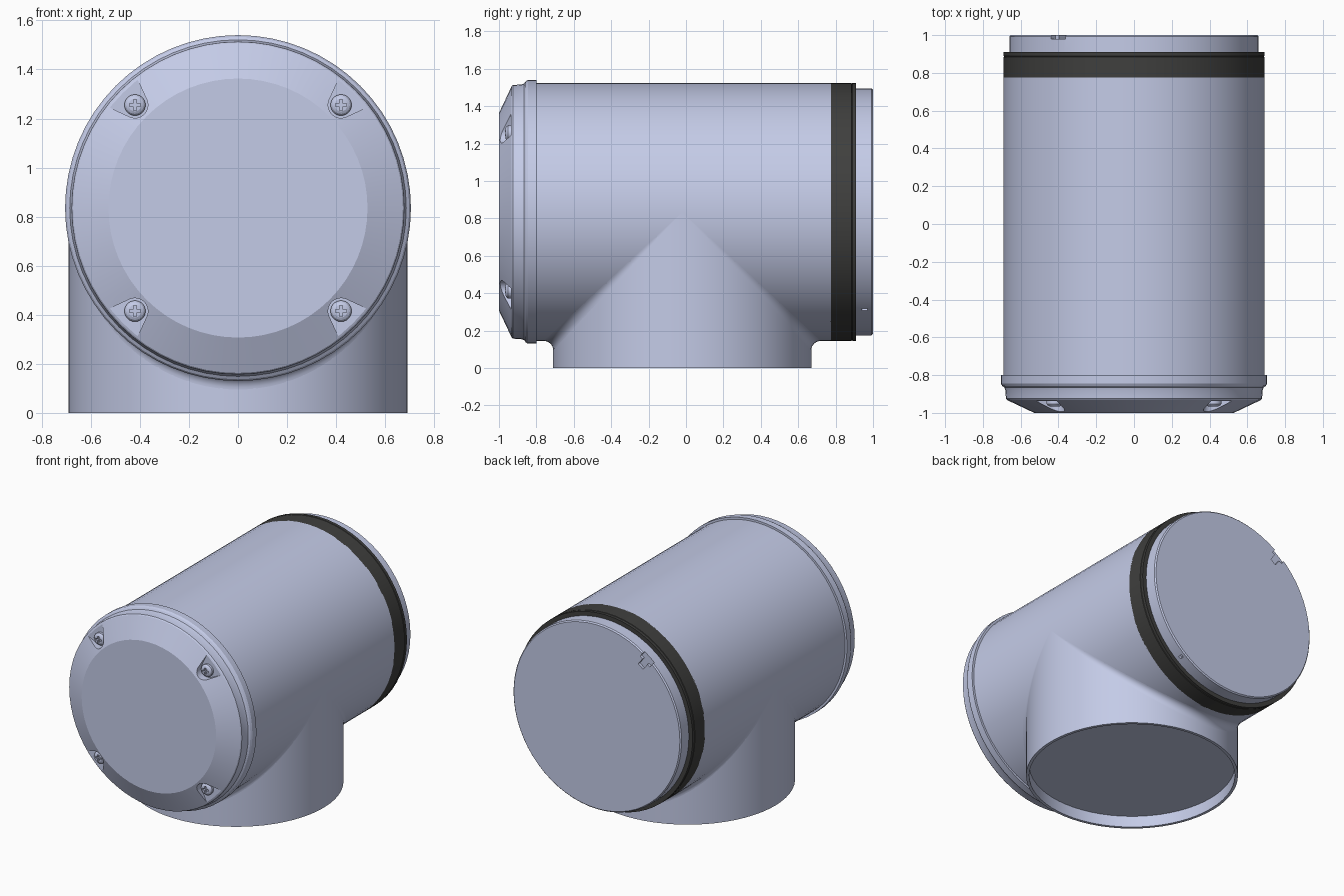
import bpy, bmesh, math
from math import sin, cos, pi, radians
from mathutils import Matrix, Vector

if "Cube" in bpy.data.objects:
    bpy.data.objects.remove(bpy.data.objects["Cube"])

AXIS_Z = 0.835      # height of the main tube's axis
R = 0.69            # radius of main tube and branch
BRANCH_Y = -0.02    # branch centre along the main tube
SEGMENTS = 64
TO_Y = Matrix.Translation((0, 0, AXIS_Z)) @ Matrix.Rotation(-pi / 2, 4, "X")


def material(name, rgb):
    m = bpy.data.materials.new(name)
    m.use_nodes = True
    m.diffuse_color = (*rgb, 1)
    m.node_tree.nodes["Principled BSDF"].inputs["Base Color"].default_value = (*rgb, 1)
    return m


GREY = material("blue_grey_plastic", (0.59, 0.638, 0.855))
BLACK = material("black_rubber", (0.05, 0.05, 0.048))


def finish(bm, name, mat):
    mesh = bpy.data.meshes.new(name)
    bm.to_mesh(mesh)
    bm.free()
    ob = bpy.data.objects.new(name, mesh)
    bpy.context.collection.objects.link(ob)
    mesh.materials.append(mat)
    return ob


def activate(ob):
    bpy.ops.object.select_all(action="DESELECT")
    ob.select_set(True)
    bpy.context.view_layer.objects.active = ob


def smooth(ob):
    activate(ob)
    bpy.ops.object.shade_smooth_by_angle(angle=radians(20))


def lathe(name, profile, matrix, mat=GREY, segments=SEGMENTS):
    """Revolve (radius, height) points about z, then place with the matrix."""
    bm = bmesh.new()
    verts = [bm.verts.new((r, 0, h)) for r, h in profile]
    edges = [bm.edges.new(pair) for pair in zip(verts, verts[1:])]
    bmesh.ops.spin(bm, geom=verts + edges, cent=(0, 0, 0), axis=(0, 0, 1),
                   angle=2 * pi, steps=segments, use_duplicate=False)
    bmesh.ops.remove_doubles(bm, verts=bm.verts, dist=1e-5)
    bmesh.ops.recalc_face_normals(bm, faces=bm.faces)
    bm.transform(matrix)
    return finish(bm, name, mat)


def prism(name, outline, y0, y1, angle, centre=(0, AXIS_Z)):
    """Extrude a (radial, tangential) outline along y, turned to an angle."""
    bm = bmesh.new()
    ca, sa = cos(angle), sin(angle)
    face = bm.faces.new([bm.verts.new((centre[0] + ca * u - sa * v, y0,
                                       centre[1] + sa * u + ca * v)) for u, v in outline])
    side = bmesh.ops.extrude_face_region(bm, geom=[face])["geom"]
    bmesh.ops.translate(bm, vec=(0, y1 - y0, 0),
                        verts=[g for g in side if isinstance(g, bmesh.types.BMVert)])
    bmesh.ops.recalc_face_normals(bm, faces=bm.faces)
    return finish(bm, name, GREY)


def box(u0, u1, half):
    return [(u0, -half), (u1, -half), (u1, half), (u0, half)]


def cut(target, cutter):
    cutter.hide_render = True
    mod = target.modifiers.new("cut", "BOOLEAN")
    mod.operation, mod.solver, mod.object = "DIFFERENCE", "EXACT", cutter
    activate(target)
    bpy.ops.object.modifier_apply(modifier=mod.name)
    bpy.data.objects.remove(cutter)


# Main tube
smooth(lathe("main_tube", [(0, -0.82), (R, -0.82), (R, 0.775), (0, 0.775)], TO_Y))

# Rubber band with a fine groove near its rear edge
smooth(lathe("sealing_band", [(0, 0.77), (R, 0.77), (R, 0.884), (R - 0.004, 0.887),
                              (R, 0.89), (R, 0.91), (0, 0.91)], TO_Y, BLACK))

# Rear closing lip with a keyed notch and a small side hole
lip = lathe("rear_lip", [(0, 0.9), (0.66, 0.9), (0.66, 0.992), (0.652, 1), (0, 1)], TO_Y)
notch_angle = math.atan2(0.52, -0.4)
cut(lip, prism("notch_cutter", box(0.62, 0.7, 0.048), 0.98, 1.05, notch_angle))
cut(lip, prism("key_cutter", box(0.565, 0.64, 0.024), 0.98, 1.05, notch_angle))
cut(lip, prism("hole_cutter", box(0.64, 0.7, 0.01), 0.94, 0.97, math.atan2(-0.52, 0.4)))
smooth(lip)

# Front cap: flange, neck and chamfered face
cap = lathe("front_cap", [(0, -0.8), (0.705, -0.8), (0.705, -0.845), (0.698, -0.857),
                          (0.686, -0.865), (0.681, -0.88), (0.678, -0.925),
                          (0.672, -0.932), (0.528, -1), (0, -1)], TO_Y)

# Screw pockets flaring out to the cap rim, each with a cross-head screw
SCREW_R, FLOOR = 0.594, -0.936
pocket = [(0.74, 0.11)]
for k in range(9):
    a = radians(115 + k * 130 / 8)
    pocket.append((SCREW_R + 0.053 * cos(a), 0.053 * sin(a)))
pocket.append((0.74, -0.11))
for i, side in enumerate(("upper_left", "upper_right", "lower_right", "lower_left")):
    angle = pi / 4 + i * pi / 2
    cut(cap, prism("pocket_cutter", pocket, -1.1, FLOOR, angle))
    x, z = SCREW_R * cos(angle), SCREW_R * sin(angle)
    place = Matrix.Translation((x, 0, z)) @ TO_Y
    screw = lathe("screw_" + side, [(0, FLOOR + 0.01), (0.043, FLOOR + 0.01),
                                    (0.043, FLOOR - 0.016), (0.036, FLOOR - 0.025),
                                    (0.026, FLOOR - 0.03), (0, FLOOR - 0.031)],
                  place, segments=24)
    for turn in (0, pi / 2):
        cut(screw, prism("cross_cutter", box(-0.023, 0.023, 0.006), -1.1, FLOOR - 0.014,
                         turn, (x, AXIS_Z + z)))
    smooth(screw)
smooth(cap)

# Branch tube with a recessed, closed bottom
smooth(lathe("branch_tube", [(0, 0.08), (0.67, 0.08), (0.67, 0), (R, 0), (R, AXIS_Z),
                             (0, AXIS_Z)], Matrix.Translation((0, BRANCH_Y, 0))))

# Rolling fillets where the branch meets the main tube
FILLET, STEPS, ARC = 0.05, 48, 6
for label, s in (("rear", 1), ("front", -1)):
    bm = bmesh.new()
    rows = []
    for i in range(STEPS + 1):
        t = radians(-88 + 176 * i / STEPS)
        big = R + FILLET
        centre = Vector((big * sin(t), BRANCH_Y + s * big * cos(t), AXIS_Z - big * cos(t)))
        n_main = Vector((sin(t), 0, -cos(t)))
        n_branch = Vector((sin(t), s * cos(t), 0))
        rows.append([bm.verts.new(centre - FILLET * n_main.lerp(n_branch, j / ARC).normalized())
                     for j in range(ARC + 1)])
    for a, b in zip(rows, rows[1:]):
        for j in range(ARC):
            quad = [a[j], b[j], b[j + 1], a[j + 1]]
            bm.faces.new(quad if s > 0 else quad[::-1])
    smooth(finish(bm, label + "_fillet", GREY))
